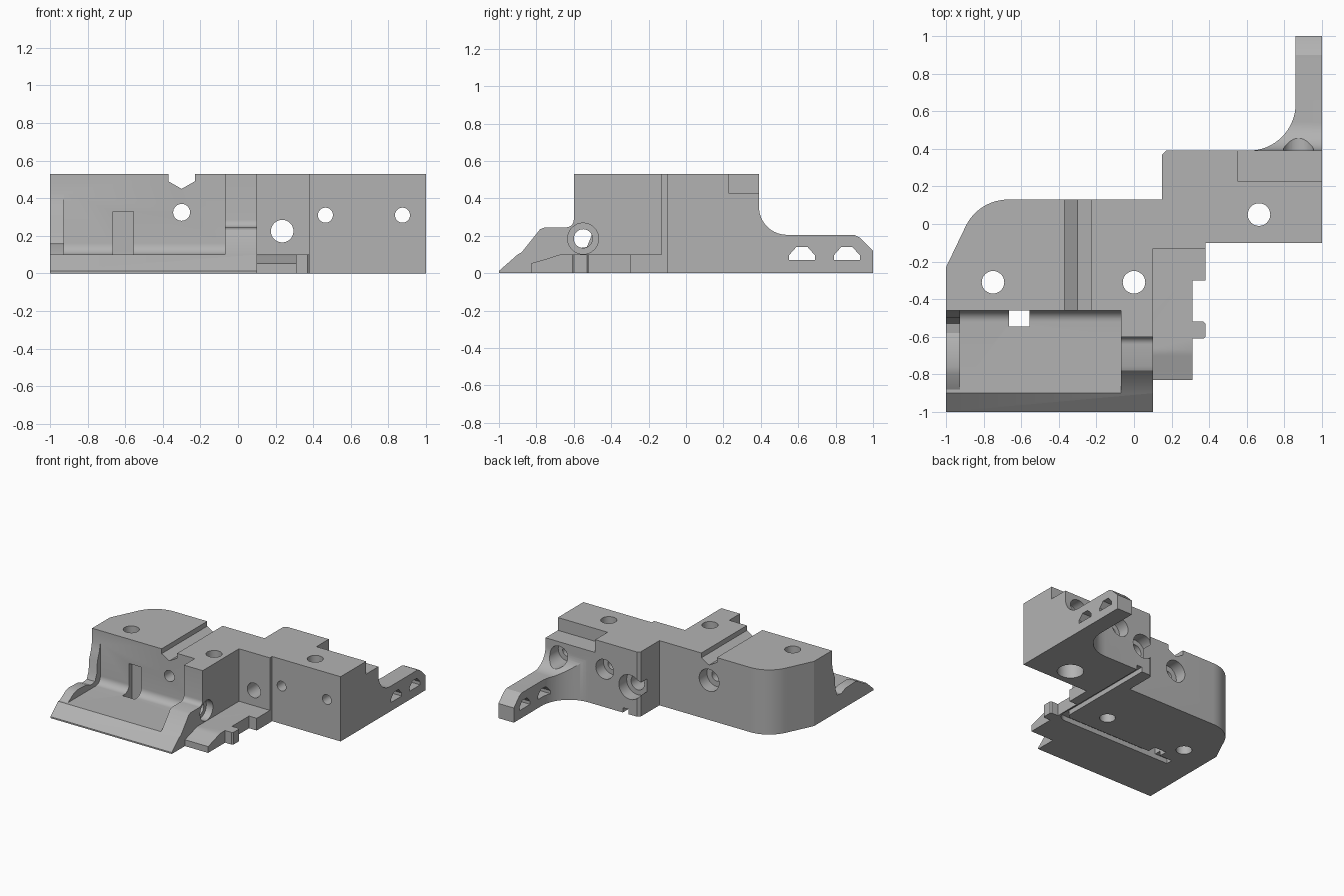
import bpy, bmesh, math
from mathutils import Vector

if "Cube" in bpy.data.objects:
    bpy.data.objects.remove(bpy.data.objects["Cube"])

grey = bpy.data.materials.new("plain_grey")
grey.use_nodes = True
grey.diffuse_color = (0.45, 0.45, 0.45, 1)
grey.node_tree.nodes["Principled BSDF"].inputs["Base Color"].default_value = grey.diffuse_color


def place(axis, u, v, w):
    """Point at (u, v) in the plane across the axis, w along it."""
    return Vector({"x": (w, u, v), "y": (u, w, v), "z": (u, v, w)}[axis])


def prism(name, pts, axis, lo, hi):
    """Extrude a 2D outline along an axis."""
    bm = bmesh.new()
    face = bm.faces.new([bm.verts.new(place(axis, u, v, lo)) for u, v in pts])
    new = bmesh.ops.extrude_face_region(bm, geom=[face])["geom"]
    bmesh.ops.translate(bm, vec=place(axis, 0, 0, hi - lo),
                        verts=[g for g in new if isinstance(g, bmesh.types.BMVert)])
    bmesh.ops.recalc_face_normals(bm, faces=bm.faces)
    mesh = bpy.data.meshes.new(name)
    bm.to_mesh(mesh)
    bm.free()
    mesh.materials.append(grey)
    ob = bpy.data.objects.new(name, mesh)
    bpy.context.collection.objects.link(ob)
    return ob


def arc(cu, cv, r, a, b, n=12):
    steps = [math.radians(a + (b - a) * i / n) for i in range(n + 1)]
    return [(cu + r * math.cos(t), cv + r * math.sin(t)) for t in steps]


def rect(u0, u1, v0, v1):
    return [(u0, v0), (u1, v0), (u1, v1), (u0, v1)]


def combine(body, other, operation):
    """Boolean the other solid into the body and drop it."""
    mod = body.modifiers.new("join", "BOOLEAN")
    mod.operation = operation
    mod.solver = "EXACT"
    mod.object = other
    bpy.context.view_layer.objects.active = body
    bpy.ops.object.modifier_apply(modifier=mod.name)
    bpy.data.objects.remove(other)


def cut(pts, axis, lo, hi):
    combine(body, prism("cutter", pts, axis, lo, hi), "DIFFERENCE")


def drill(u, v, r, axis, lo, hi):
    cut(arc(u, v, r, 0, 348.75, 31), axis, lo, hi)


# Full-height block: rounded rear corner, step to the left-hand body
outline = [(-1, -.46), (-.07, -.46), (-.07, -.6), (.1, -.6), (.1, -.13), (.38, -.13),
           (.38, -.1), (1, -.1), (1, .39), (.17, .39), (.15, .37), (.15, .13)]
outline += arc(-.67, -.12, .25, 90, 155) + [(-1, -.23)]
body = prism("bracket_body", outline, "z", 0, .53)

# Front tray floor with ramped lip and rear fillet
floor = [(-.4, 0), (-1, 0), (-1, .012), (-.9, .1)] + arc(-.52, .16, .06, -90, 0, 8) + [(-.4, .16)]
combine(body, prism("tray_floor", floor, "x", -1, .1), "UNION")

# Tray end walls
thick_wall = [(-.5, .05), (-.9, .05), (-.9, .1), (-.88, .11), (-.78, .235), (-.755, .245)]
thick_wall += arc(-.64, .285, .04, -90, 0, 6) + [(-.5, .285)]
combine(body, prism("thick_end_wall", thick_wall, "x", -.07, .1), "UNION")
thin_wall = [(-.4, .05), (-.88, .05), (-.88, .1), (-.8, .15), (-.76, .16), (-.64, .155),
             (-.58, .132), (-.53, .14), (-.505, .2), (-.5, .29), (-.475, .36), (-.46, .43), (-.4, .43)]
combine(body, prism("thin_end_wall", thin_wall, "x", -1, -.925), "UNION")

# Low side tab with a stepped edge and a tapered nose
tab = prism("side_tab", [(.05, -.83), (.31, -.83), (.31, -.61), (.37, -.61), (.38, -.6),
                         (.38, -.53), (.37, -.52), (.31, -.52), (.31, -.3), (.38, -.3),
                         (.38, -.05), (.05, -.05)], "z", 0, .1)
nose = [(0, 0), (-.83, 0), (-.83, .052), (-.75, .075), (-.7, .092), (-.67, .1), (0, .1)]
combine(tab, prism("tab_profile", nose, "x", 0, .5), "INTERSECT")
combine(body, tab, "UNION")

# Rear arm, flared where it meets the body in plan and in profile
arm = prism("rear_arm", [(.61, .3), (1, .3), (1, 1), (.86, 1)] + arc(.61, .64, .25, 0, -90, 16),
            "z", 0, .5)
side = [(.3, 0), (1, 0), (1, .12), (.93, .19), (.9, .205)]
side += arc(.54, .355, .15, -90, -180, 14) + [(.3, .355)]
combine(arm, prism("arm_profile", side, "x", .5, 1.1), "INTERSECT")
combine(body, arm, "UNION")

# Arm windows
for y in (.62, .86):
    cut([(y - .07, .07), (y + .07, .07), (y + .07, .095), (y + .03, .14),
         (y - .03, .14), (y - .07, .095)], "x", .5, 1.1)

# Top channel and rear rebate
cut([(-.37, .6), (-.37, .49), (-.3, .45), (-.23, .49), (-.23, .6)], "y", -.7, .3)
cut(rect(.55, 1.1, .23, .5), "z", .425, .6)

# Slot in the tray and wiring groove on the underside
cut(rect(-.665, -.555, -.545, -.42), "z", -.1, .33)
groove = [(-.78, -.545)] + arc(.22, -.465, .08, -90, 0, 8) + [(.3, .5), (.25, .5)]
groove += arc(.21, -.45, .04, 0, -90, 6) + [(-.78, -.49)]
cut(groove, "z", -.1, .04)

# Vertical screw holes
for x, y in ((-.75, -.31), (0, -.31), (.665, .05)):
    drill(x, y, .06, "z", -.1, .7)
drill(.665, .05, .1, "z", -.1, .12)

# Front-to-back holes, each with a wider pocket at the rear
for x, z, r, wide, start, end in ((-.3, .325, .045, .09, .03, .3), (.235, .225, .06, .1, .29, .5),
                                  (.465, .31, .04, .08, .29, .6), (.875, .31, .04, .08, .29, .6)):
    drill(x, z, r, "y", -.59, .7)
    drill(x, z, wide, "y", start, end)

# Cross hole through the thick end wall
drill(-.55, .185, .05, "x", -.3, .3)
drill(-.55, .185, .083, "x", .04, .3)

# Smooth curved faces, keep edges crisp
bpy.ops.object.select_all(action="DESELECT")
body.select_set(True)
bpy.context.view_layer.objects.active = body
bpy.ops.object.shade_smooth_by_angle(angle=math.radians(25))
